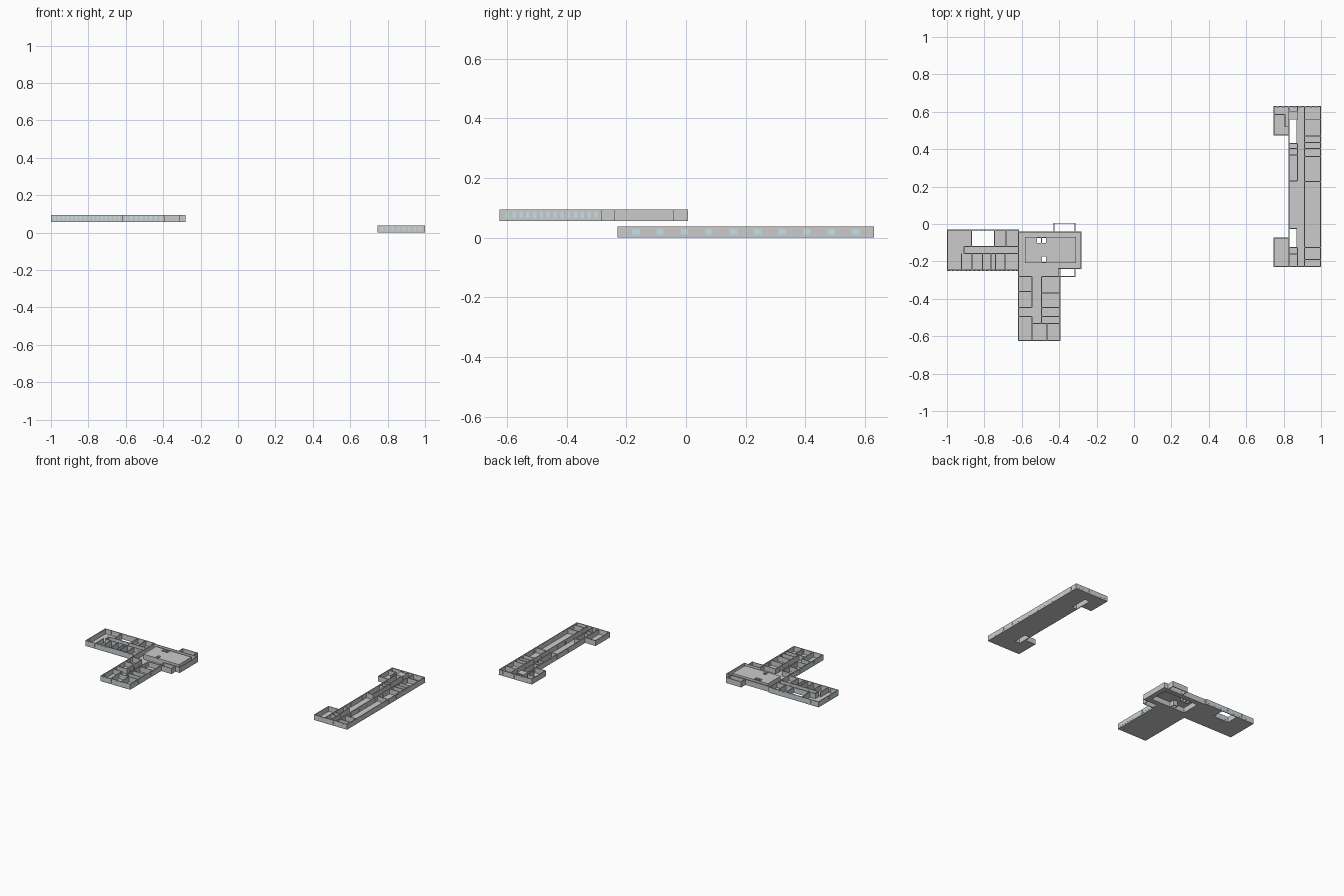
import bpy, bmesh

T = 0.005          # wall thickness
SLAB = 0.003       # floor thickness


def material(name, color):
    m = bpy.data.materials.new(name)
    m.diffuse_color = color
    return m


GLASS = material("pale_glass", (0.55, 0.75, 0.82, 1))
WOOD = material("door_wood", (0.45, 0.28, 0.14, 1))


def boxes(name, items, mat=None):
    """One object from (x0, x1, y0, y1, z0, z1) boxes."""
    bm = bmesh.new()
    for x0, x1, y0, y1, z0, z1 in items:
        v = bmesh.ops.create_cube(bm, size=1)["verts"]
        bmesh.ops.scale(bm, verts=v, vec=(x1 - x0, y1 - y0, z1 - z0))
        bmesh.ops.translate(bm, verts=v, vec=((x0 + x1) / 2, (y0 + y1) / 2, (z0 + z1) / 2))
    me = bpy.data.meshes.new(name)
    bm.to_mesh(me)
    bm.free()
    ob = bpy.data.objects.new(name, me)
    bpy.context.collection.objects.link(ob)
    if mat:
        me.materials.append(mat)


def slabs(name, rects, z):
    boxes(name, [(*r, z, z + SLAB) for r in rects])


def hwall(y, x0, x1, z, t=T):
    return (x0, x1, y - t / 2, y + t / 2, *z)


def vwall(x, y0, y1, z, t=T):
    return (x - t / 2, x + t / 2, y0, y1, *z)


def outline(pts, z):
    """Walls along a closed right-angled path."""
    out = []
    h = T / 2
    for (xa, ya), (xb, yb) in zip(pts, pts[1:] + pts[:1]):
        out.append((min(xa, xb) - h, max(xa, xb) + h, min(ya, yb) - h, max(ya, yb) + h, *z))
    return out


def rect(x0, x1, y0, y1, z):
    return outline([(x0, y0), (x1, y0), (x1, y1), (x0, y1)], z)


def row(make, at, a, b, n, fill, z):
    """Evenly spaced panes in a straight wall."""
    step = (b - a) / n
    return [make(at, a + step * (i + 0.5 - fill / 2), a + step * (i + 0.5 + fill / 2), z, T + 0.0012)
            for i in range(n)]


# ---- upper building: west wing, south wing and central hall ----
ZA = (0.056, 0.094)
slabs("upper_building_floor", [
    (-1, -0.87, -0.25, -0.03), (-0.87, -0.745, -0.25, -0.12), (-0.745, -0.617, -0.25, -0.03),
    (-0.617, -0.393, -0.625, -0.205), (-0.393, -0.28, -0.238, -0.205),
    (-0.617, -0.58, -0.205, -0.042), (-0.58, -0.28, -0.072, -0.042),
    (-0.312, -0.28, -0.205, -0.072)], ZA[0])

# raised ceiling over the hall, with stair openings
slabs("hall_ceiling", [
    (-0.58, -0.52, -0.205, -0.072), (-0.468, -0.312, -0.205, -0.072),
    (-0.52, -0.468, -0.17, -0.105), (-0.52, -0.495, -0.205, -0.17)], ZA[1] - SLAB)
boxes("hall_walls", rect(-0.58, -0.312, -0.205, -0.072, ZA) + [
    vwall(-0.52, -0.105, -0.072, ZA), vwall(-0.468, -0.105, -0.072, ZA),
    vwall(-0.494, -0.105, -0.072, ZA), hwall(-0.105, -0.52, -0.468, ZA),
    vwall(-0.495, -0.205, -0.17, ZA), vwall(-0.468, -0.205, -0.17, ZA),
    hwall(-0.17, -0.495, -0.468, ZA)])

boxes("upper_outer_walls",
      outline([(-0.997, -0.033), (-0.997, -0.247), (-0.617, -0.247), (-0.617, -0.033)], ZA)
      + outline([(-0.617, -0.042), (-0.617, -0.622), (-0.395, -0.622), (-0.395, -0.28),
                 (-0.405, -0.28), (-0.405, -0.237), (-0.283, -0.237), (-0.283, -0.042)], ZA)
      + rect(-0.427, -0.315, -0.042, 0.004, ZA)
      + rect(-0.405, -0.315, -0.28, -0.237, ZA)
      + rect(-0.868, -0.746, -0.12, -0.033, ZA))

boxes("west_wing_partitions", [
    hwall(-0.12, -0.91, -0.617, ZA), hwall(-0.158, -0.91, -0.617, ZA),
    vwall(-0.91, -0.158, -0.12, ZA), vwall(-0.685, -0.12, -0.033, ZA)]
    + [vwall(x, -0.247, -0.158, ZA) for x in (-0.923, -0.865, -0.81, -0.765, -0.74, -0.69)])

boxes("south_wing_partitions", [
    vwall(-0.545, -0.447, -0.28, ZA), vwall(-0.495, -0.447, -0.28, ZA),
    vwall(-0.545, -0.622, -0.495, ZA), vwall(-0.495, -0.532, -0.447, ZA),
    hwall(-0.28, -0.617, -0.545, ZA), hwall(-0.28, -0.495, -0.405, ZA)]
    + [hwall(y, -0.617, -0.545, ZA) for y in (-0.36, -0.447, -0.495)]
    + [hwall(y, -0.495, -0.395, ZA) for y in (-0.37, -0.447, -0.495)]
    + [hwall(-0.532, -0.545, -0.395, ZA), vwall(-0.465, -0.622, -0.532, ZA)])

WA = (0.066, 0.088)
boxes("upper_windows",
      row(hwall, -0.247, -0.99, -0.625, 16, 0.5, WA)
      + row(hwall, -0.033, -0.99, -0.625, 16, 0.5, WA)
      + row(hwall, -0.12, -0.86, -0.75, 5, 0.6, WA)
      + row(hwall, -0.622, -0.61, -0.4, 8, 0.5, WA)
      + row(vwall, -0.395, -0.61, -0.29, 14, 0.5, WA)
      + row(vwall, -0.617, -0.61, -0.29, 14, 0.5, WA)
      + row(vwall, -0.997, -0.24, -0.04, 8, 0.5, WA), GLASS)

# ---- lower building: long block with two short arms ----
ZB = (0.0, 0.037)
slabs("lower_building_floor", [
    (0.869, 1, -0.23, 0.63), (0.745, 0.826, 0.473, 0.63), (0.745, 0.826, -0.23, -0.072),
    (0.826, 0.869, 0.56, 0.63), (0.826, 0.869, -0.025, 0.43), (0.826, 0.869, -0.23, -0.125)], ZB[0])
slabs("stair_landing", [(0.826, 0.875, 0.56, 0.605)], ZB[1] - SLAB)

boxes("lower_outer_walls",
      outline([(0.748, 0.627), (0.748, 0.475), (0.828, 0.475), (0.828, -0.074), (0.748, -0.074),
               (0.748, -0.227), (0.997, -0.227), (0.997, 0.627)], ZB)
      + rect(0.828, 0.87, 0.43, 0.56, ZB) + rect(0.828, 0.87, -0.125, -0.025, ZB))

boxes("lower_partitions", [
    vwall(0.912, -0.227, 0.627, ZB), vwall(0.875, 0.23, 0.43, ZB),
    vwall(0.828, 0.56, 0.627, ZB), vwall(0.828, -0.227, -0.125, ZB),
    vwall(0.808, 0.52, 0.585, ZB), hwall(0.585, 0.748, 0.808, ZB), hwall(0.52, 0.808, 0.828, ZB),
    vwall(0.875, 0.56, 0.627, ZB), vwall(0.875, -0.227, -0.125, ZB)]
    + [hwall(y, 0.912, 0.997, ZB) for y in (0.56, 0.47, 0.435, 0.403, 0.36, 0.227, -0.125, -0.19)]
    + [hwall(y, 0.828, 0.875, ZB) for y in (0.403, 0.37, 0.23, -0.16)])

WB = (0.01, 0.03)
boxes("lower_windows",
      row(vwall, 0.997, -0.21, 0.61, 10, 0.3, WB) + row(vwall, 0.828, 0.0, 0.42, 10, 0.5, WB)
      + row(hwall, -0.227, 0.755, 0.99, 8, 0.45, WB) + row(hwall, 0.627, 0.755, 0.99, 8, 0.45, WB), GLASS)

# ---- doors set in the corridor walls ----
DA, DB = (0.059, 0.08), (0.003, 0.024)
boxes("doors",
      row(hwall, -0.158, -0.9, -0.63, 6, 0.25, DA)
      + row(vwall, -0.545, -0.44, -0.29, 3, 0.25, DA) + row(vwall, -0.495, -0.44, -0.29, 3, 0.25, DA)
      + row(vwall, 0.912, -0.2, 0.6, 9, 0.14, DB), WOOD)
